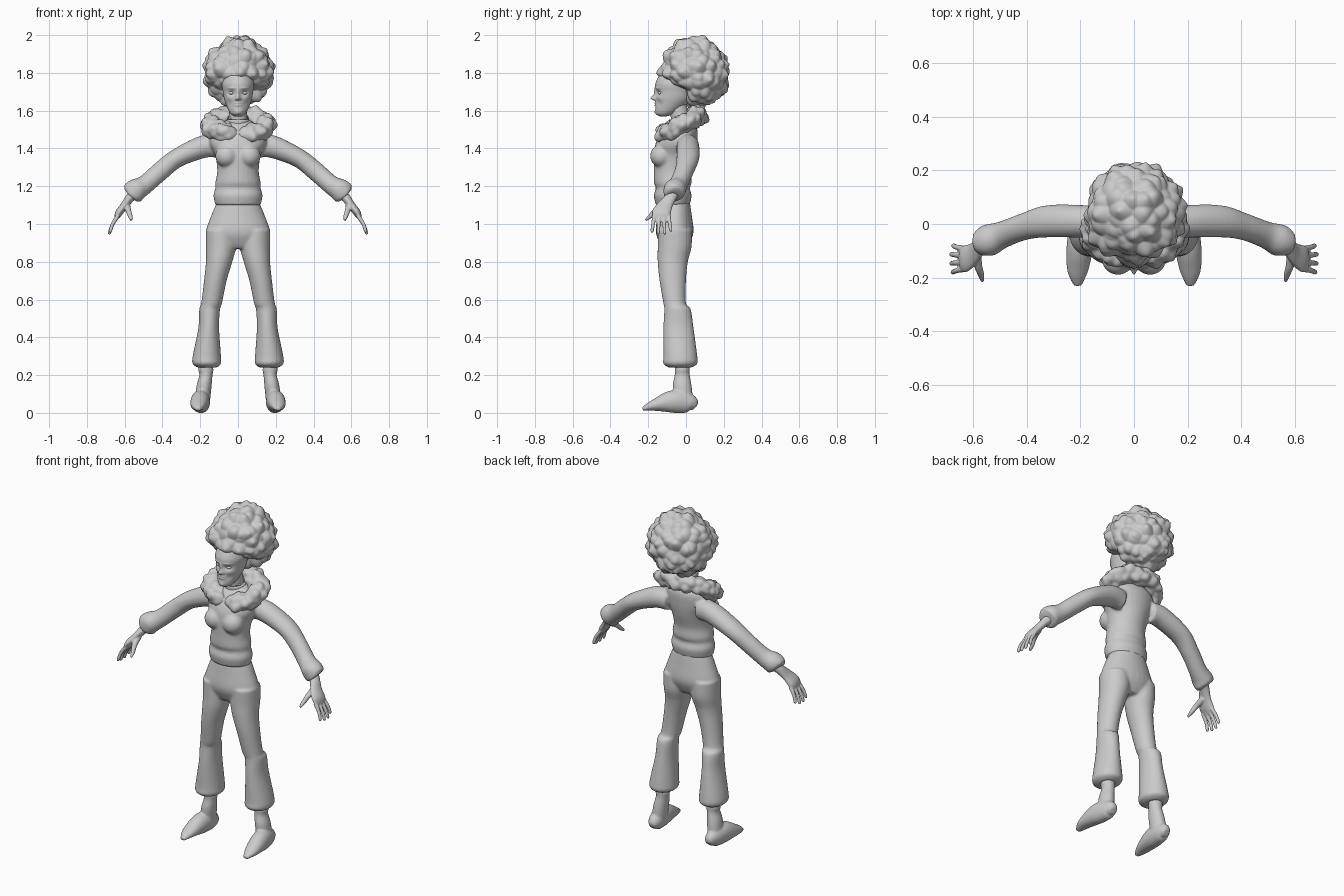
import bpy, bmesh, math
from mathutils import Vector, Matrix, noise

cube = bpy.data.objects.get("Cube")
if cube:
    bpy.data.objects.remove(cube)

X, Y, Z = Vector((1, 0, 0)), Vector((0, 1, 0)), Vector((0, 0, 1))
SIDES = {"left": 1, "right": -1}

clay = bpy.data.materials.new("clay_grey")
clay.use_nodes = True
grey = (.6, .6, .6, 1)
clay.diffuse_color = grey
clay.node_tree.nodes["Principled BSDF"].inputs["Base Color"].default_value = grey


def catmull_rom(a, b, c, d, t):
    return b + t / 2 * (c - a + t * (2 * a - 5 * b + 4 * c - d + t * (3 * (b - c) + d - a)))


def smooth_path(keys, steps):
    """Smoothly interpolate between key tuples."""
    padded = [keys[0], *keys, keys[-1]]
    path = []
    for quad in zip(padded, padded[1:], padded[2:], padded[3:]):
        for k in range(steps):
            path.append([catmull_rom(*values, k / steps) for values in zip(*quad)])
    return path + [list(keys[-1])]


def skin(bm, rings, closed=False):
    """Join rings of points with quads, capping open ends."""
    rows = [[bm.verts.new(point) for point in ring] for ring in rings]
    count = len(rows[0])
    following = rows[1:] + rows[:1] if closed else rows[1:]
    for lower, upper in zip(rows, following):
        for j in range(count):
            k = (j + 1) % count
            bm.faces.new((lower[j], lower[k], upper[k], upper[j]))
    if not closed:
        bm.faces.new(rows[0][::-1])
        bm.faces.new(rows[-1])


def ellipse(centre, u, v, count):
    """Ring of points around a centre with two half-axis vectors."""
    angles = [math.tau * j / count for j in range(count)]
    return [centre + u * math.cos(angle) + v * math.sin(angle) for angle in angles]


def loft(bm, keys, mirror=1, side=Y, flat=False, count=28, steps=6):
    """Elliptical tube through keys (x, y, z, radius along side, other radius)."""
    path = smooth_path(keys, steps)
    centres = [Vector((x * mirror, y, z)) for x, y, z, *radii in path]
    rings = []
    for i, centre in enumerate(centres):
        before, after = centres[max(i - 1, 0)], centres[min(i + 1, len(centres) - 1)]
        along = Z if flat else (after - before).normalized()
        u = (side - along * side.dot(along)).normalized()
        *position, a, b = path[i]
        rings.append(ellipse(centre, u * a, along.cross(u) * b, count))
    skin(bm, rings)


def stack(bm, rows, **options):
    """Level sections on the centre line: (height, y, half depth, half width)."""
    loft(bm, [(0, y, z, depth, width) for z, y, depth, width in rows], flat=True, **options)


def ball(bm, centre, radii):
    shape = Matrix.Translation(centre) @ Matrix.Diagonal((*radii, 1))
    bmesh.ops.create_uvsphere(bm, u_segments=24, v_segments=16, radius=1, matrix=shape)


def finish(bm, name, voxel=0, relax=3):
    """Turn the bmesh into a smooth object, optionally blending its pieces."""
    bmesh.ops.recalc_face_normals(bm, faces=bm.faces)
    mesh = bpy.data.meshes.new(name)
    bm.to_mesh(mesh)
    bm.free()
    mesh.materials.append(clay)
    for polygon in mesh.polygons:
        polygon.use_smooth = True
    part = bpy.data.objects.new(name, mesh)
    bpy.context.collection.objects.link(part)
    if voxel:
        blend = part.modifiers.new("blend", 'REMESH')
        blend.mode, blend.voxel_size, blend.use_smooth_shade = 'VOXEL', voxel, True
        soften = part.modifiers.new("soften", 'SMOOTH')
        soften.factor, soften.iterations = .5, relax


def tuft(point, frequency, amount):
    """Lumpy offset for curls and fur."""
    cell_distance = noise.voronoi(point * frequency)[0][0]
    return amount * (.5 - cell_distance + .4 * noise.noise(point * frequency / 2))


# Sweater: torso, bust and sleeves blended together
bm = bmesh.new()
stack(bm, [(1.1, -.07, .09, .12), (1.15, -.07, .1, .13), (1.19, -.07, .09, .12), (1.22, -.07, .1, .12),
           (1.28, -.07, .1, .11), (1.36, -.06, .11, .12), (1.43, -.05, .11, .15),
           (1.5, -.03, .09, .14), (1.55, -.02, .05, .06)])
for mirror in SIDES.values():
    ball(bm, (.06 * mirror, -.13, 1.36), (.06, .06, .06))
    loft(bm, [(.1, .01, 1.41, .05, .06), (.18, .01, 1.41, .06, .06), (.32, .01, 1.35, .06, .05),
              (.41, -.01, 1.28, .05, .05), (.49, -.04, 1.21, .05, .05), (.54, -.06, 1.18, .06, .06),
              (.56, -.07, 1.16, .05, .06), (.57, -.07, 1.15, .04, .04)], mirror)
finish(bm, "sweater", voxel=.008)

# Trousers: pelvis and two gathered legs with a fold behind the knee
bm = bmesh.new()
stack(bm, [(1.12, -.06, .08, .11), (1.05, -.06, .09, .14), (.96, -.06, .1, .17),
           (.9, -.06, .08, .16), (.87, -.06, .06, .1)])
for mirror in SIDES.values():
    loft(bm, [(.09, -.06, .97, .09, .08), (.09, -.06, .88, .09, .08), (.1, -.07, .8, .08, .07),
              (.12, -.07, .7, .07, .06), (.14, -.06, .58, .06, .055), (.15, -.045, .55, .07, .055),
              (.155, -.04, .45, .08, .055), (.165, -.03, .3, .09, .075), (.165, -.03, .26, .09, .075),
              (.165, -.03, .24, .06, .05)], mirror, flat=True)
finish(bm, "trousers", voxel=.008)

for label, mirror in SIDES.items():
    # Pointed shoe with ankle and sock band
    bm = bmesh.new()
    loft(bm, [(.17, -.02, .27, .04, .03), (.17, -.02, .23, .04, .04), (.17, -.02, .2, .04, .035),
              (.18, -.02, .14, .05, .04), (.19, -.01, .04, .05, .04)], mirror, flat=True)
    loft(bm, [(.19, .05, .03, .02, .02), (.19, .02, .05, .04, .05), (.2, -.07, .06, .05, .06),
              (.21, -.17, .04, .04, .03), (.21, -.23, .02, .015, .01)], mirror, side=X)
    finish(bm, label + "_shoe", voxel=.006)

    # Hand: palm, four spread fingers and a thumb
    bm = bmesh.new()
    loft(bm, [(.54, -.06, 1.17, .03, .03), (.57, -.08, 1.14, .03, .025), (.6, -.11, 1.1, .04, .02),
              (.63, -.13, 1.06, .05, .02), (.645, -.14, 1.03, .04, .01)], mirror)
    for i, reach in enumerate((.9, 1, 1, .85)):
        spread = i / 3 - .5
        knuckle = Vector((.635, -.13 + .075 * spread, 1.045))
        tip = knuckle + Vector((.05, .03 * spread, -.1)) * reach
        bend = (knuckle + tip) / 2 + X * .006
        loft(bm, [(*knuckle, .012, .012), (*bend, .01, .01), (*knuckle.lerp(tip, .9), .009, .009),
                  (*tip, .004, .004)], mirror, count=12)
    loft(bm, [(.59, -.11, 1.1, .02, .02), (.58, -.16, 1.07, .015, .015), (.57, -.19, 1.04, .012, .012),
              (.565, -.215, 1.02, .006, .006)], mirror, side=X, count=12)
    finish(bm, label + "_hand", voxel=.004)

# Neck with a rolled neckband
bm = bmesh.new()
loft(bm, [(0, -.02, 1.48, .06, .07), (0, -.03, 1.55, .06, .06), (0, -.03, 1.56, .05, .05),
          (0, -.05, 1.66, .045, .045)])
finish(bm, "neck")

# Head: level sections, then soft bumps and hollows for the face
bm = bmesh.new()
stack(bm, [(1.57, -.12, .02, .02), (1.59, -.105, .055, .045), (1.65, -.07, .09, .07), (1.7, -.06, .1, .08),
           (1.75, -.055, .105, .085), (1.82, -.04, .08, .06), (1.85, -.03, .04, .03)], count=128, steps=14)


def sculpt(x, z, width, height, push):
    """Push the front of the head forward (negative) or back around one spot."""
    for v in bm.verts:
        if v.co.y < -.09:
            falloff = ((v.co.x - x) / width) ** 2 + ((v.co.z - z) / height) ** 2
            v.co.y += push * math.exp(-falloff)


nose_z, eye_z, mouth_z, eye_x = 1.667, 1.694, 1.635, .034
sculpt(0, nose_z, width=.011, height=.012, push=-.025)
sculpt(0, eye_z, width=.009, height=.025, push=-.01)
sculpt(0, 1.59, width=.018, height=.014, push=-.006)
for lip in (1, -1):
    sculpt(0, mouth_z + .006 * lip, width=.018, height=.004, push=-.008)
for mirror in SIDES.values():
    sculpt(eye_x * mirror, eye_z, width=.017, height=.013, push=.012)
    sculpt(eye_x * mirror, eye_z + .025, width=.02, height=.006, push=-.005)
    sculpt(.05 * mirror, nose_z, width=.018, height=.015, push=-.005)
    sculpt(.011 * mirror, nose_z - .006, width=.007, height=.007, push=-.008)
    sculpt(.04 * mirror, mouth_z, width=.014, height=.018, push=.005)
finish(bm, "head")

# Eyes
bm = bmesh.new()
for mirror in SIDES.values():
    ball(bm, (eye_x * mirror, -.136, eye_z), (.015, .012, .009))
finish(bm, "eyes")

# Curly hair, drawn back from the lower face
bm = bmesh.new()
bmesh.ops.create_icosphere(bm, subdivisions=6, radius=1)
for v in bm.verts:
    outward = v.co.normalized()
    point = Vector((0, .045, 1.805)) + outward * .184
    low = min(max((1.79 - point.z) / .09, 0), 1)
    point.y += .1 * low * low * (3 - 2 * low) * max(0, -outward.y)
    v.co = point + outward * tuft(point, frequency=17, amount=.038)
finish(bm, "curly_hair")

# Fur collar: a tilted ring pinched at the front opening
bm = bmesh.new()
rings, segments = [], 144
for i in range(segments):
    angle = math.tau * (i + .5) / segments - math.pi
    outward = Vector((math.sin(angle), -math.cos(angle), 0))
    centre = Vector((outward.x * .14, outward.y * .085 - .025, 1.525 + outward.y * .05))
    size = .2 + .8 * min(1, abs(angle) / .4) ** .6
    ring = ellipse(centre, outward * .058 * size, Z * .054 * size, 32)
    rings.append([p + (p - centre).normalized() * tuft(p, frequency=20, amount=.03) * size for p in ring])
skin(bm, rings, closed=True)
finish(bm, "fur_collar")
